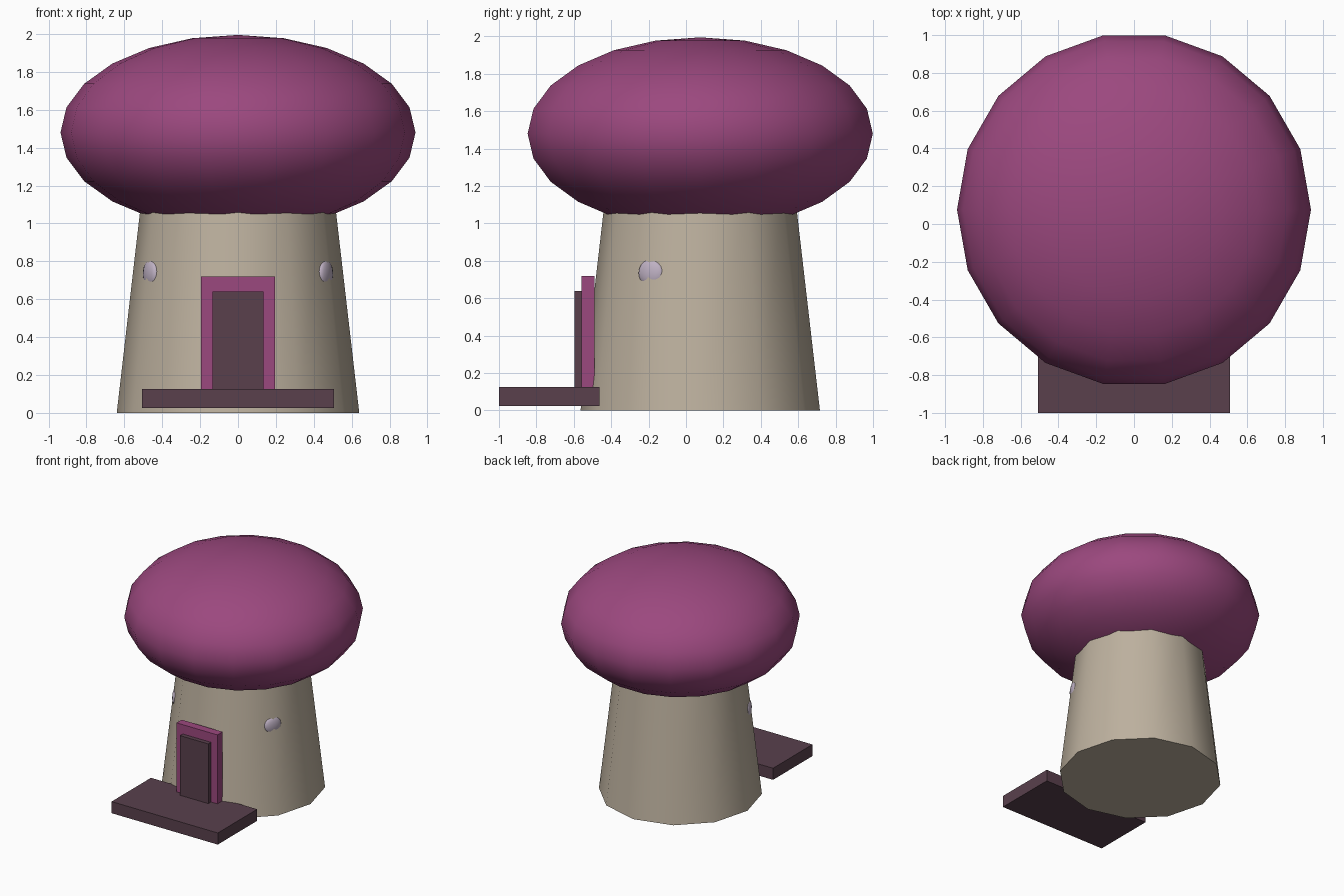
import bpy, bmesh, math
from mathutils import Matrix, Vector

if "Cube" in bpy.data.objects:
    bpy.data.objects.remove(bpy.data.objects["Cube"])

CY = 0.076  # y of the mushroom axis


def material(name, rgb):
    m = bpy.data.materials.new(name)
    m.diffuse_color = (*rgb, 1)
    m.use_nodes = True
    m.node_tree.nodes["Principled BSDF"].inputs["Base Color"].default_value = m.diffuse_color
    return m


plum = material("plum", (0.33, 0.065, 0.21))
cream = material("cream", (0.51, 0.44, 0.345))
wood = material("dark_wood", (0.10, 0.051, 0.073))
glass = material("lilac_glass", (0.52, 0.44, 0.55))


def finish(bm, name, mat, smooth=None):
    bmesh.ops.recalc_face_normals(bm, faces=bm.faces[:])
    me = bpy.data.meshes.new(name)
    bm.to_mesh(me)
    bm.free()
    me.materials.append(mat)
    ob = bpy.data.objects.new(name, me)
    bpy.context.collection.objects.link(ob)
    if smooth:
        bpy.ops.object.select_all(action='DESELECT')
        ob.select_set(True)
        bpy.context.view_layer.objects.active = ob
        bpy.ops.object.shade_smooth_by_angle(angle=math.radians(smooth))
    return ob


def lathe(name, profile, steps, mat, smooth):
    """Spin an (r, z) profile around the mushroom axis, first column on +x."""
    bm = bmesh.new()
    vs = [bm.verts.new((r, CY, z)) for r, z in profile]
    es = [bm.edges.new(p) for p in zip(vs, vs[1:])]
    bmesh.ops.spin(bm, geom=vs + es, cent=(0, CY, 0), axis=(0, 0, 1),
                   angle=math.tau, steps=steps)
    bmesh.ops.remove_doubles(bm, verts=bm.verts[:], dist=1e-4)
    return finish(bm, name, mat, smooth)


def box(name, lo, hi, mat):
    bm = bmesh.new()
    bmesh.ops.create_cube(bm, size=1)
    lo, hi = Vector(lo), Vector(hi)
    bmesh.ops.scale(bm, vec=hi - lo, verts=bm.verts[:])
    bmesh.ops.translate(bm, vec=(lo + hi) / 2, verts=bm.verts[:])
    return finish(bm, name, mat)


# Stalk: tapered 12-sided wall
lathe("stalk", [(0, 0), (0.64, 0), (0.507, 1.15), (0, 1.15)], 12, cream, 40)

# Cap: flattened sphere, 18 sides and 12 rings
arc = [math.radians(-90 + 15 * i) for i in range(13)]
lathe("cap", [(0.937 * math.cos(a), 1.48 + 0.515 * math.sin(a)) for a in arc],
      18, plum, 60)

# Doorway and porch
box("door_frame", (-0.195, -0.56, 0.08), (0.195, -0.49, 0.72), plum)
box("door", (-0.135, -0.597, 0.08), (0.135, -0.53, 0.64), wood)
box("porch", (-0.507, -1.0, 0.025), (0.507, -0.463, 0.125), wood)

# Round windows, one on each front side
for side, label in ((1, "right"), (-1, "left")):
    bm = bmesh.new()
    place = (Matrix.Translation((0.46 * side, -0.185, 0.735))
             @ Matrix.Rotation(math.radians(-25 * side), 4, 'Z')
             @ Matrix.Diagonal((0.03, 0.075, 0.075, 1)))
    bmesh.ops.create_uvsphere(bm, u_segments=18, v_segments=12, radius=1,
                              matrix=place)
    finish(bm, label + "_window", glass, 60)
